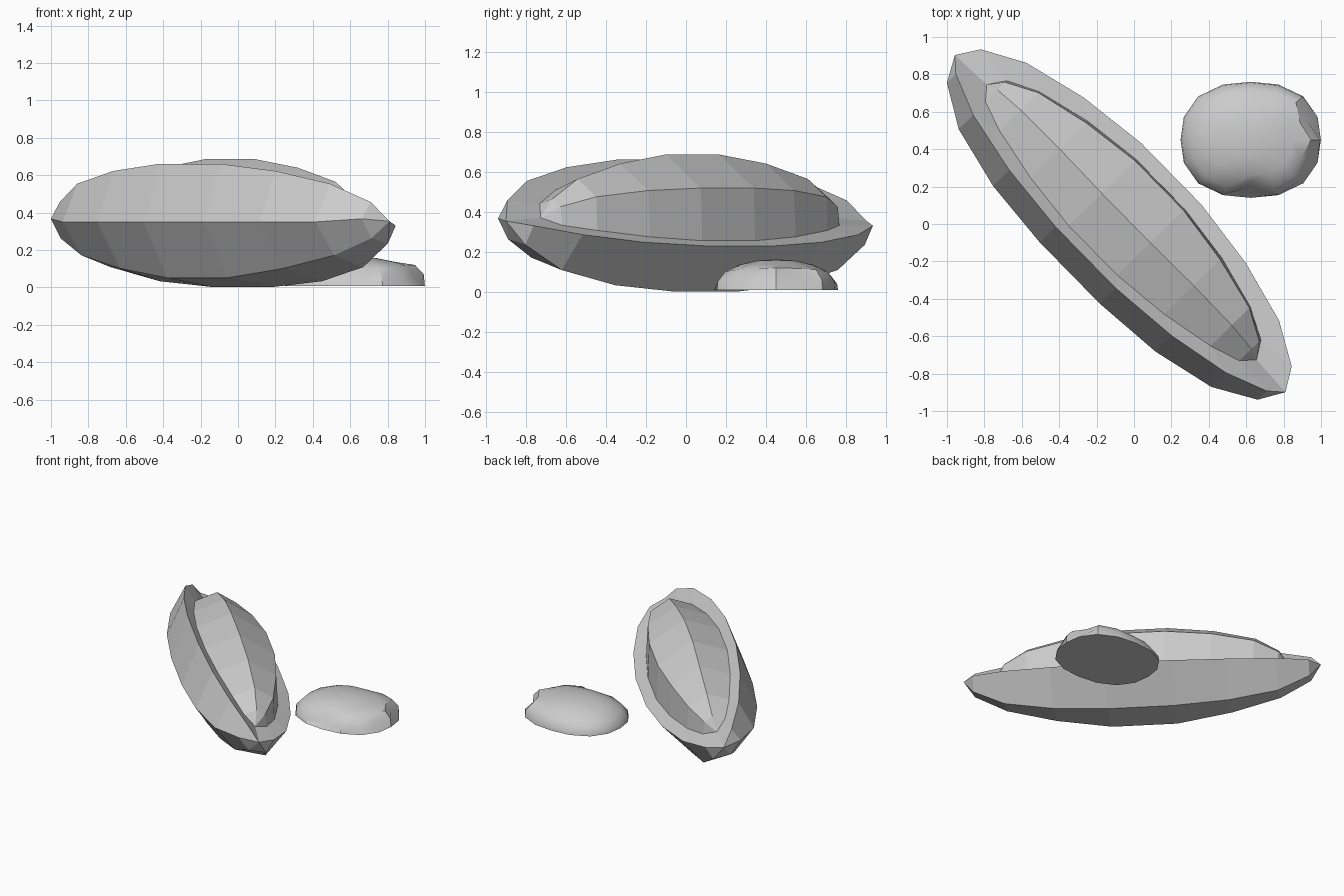
import bpy, bmesh, math
from mathutils import Matrix, Vector

if "Cube" in bpy.data.objects:
    bpy.data.objects.remove(bpy.data.objects["Cube"], do_unlink=True)

stone = bpy.data.materials.new("stone_grey")
stone.use_nodes = True
GREY = (0.6, 0.6, 0.6, 1)
stone.diffuse_color = GREY
stone.node_tree.nodes["Principled BSDF"].inputs["Base Color"].default_value = GREY


def finish(bm, name):
    """Clean the mesh and add it to the scene."""
    bmesh.ops.remove_doubles(bm, verts=bm.verts, dist=0.0005)
    bmesh.ops.recalc_face_normals(bm, faces=bm.faces)
    mesh = bpy.data.meshes.new(name)
    bm.to_mesh(mesh)
    bm.free()
    mesh.materials.append(stone)
    obj = bpy.data.objects.new(name, mesh)
    bpy.context.collection.objects.link(obj)
    return obj


def skin(bm, rows, closed):
    """Join neighbouring rows of points with quads."""
    rows = [[bm.verts.new(p) for p in row] for row in rows]
    for a, b in zip(rows, rows[1:]):
        n = len(a)
        for i in range(n if closed else n - 1):
            j = (i + 1) % n
            bm.faces.new((a[i], a[j], b[j], b[i]))
    return rows


def strakes(*lines):
    """Turn half-length lines of (along, half width, height) into full sections.
    Sections run from one rim, across, to the other rim, tip to tip."""
    rows = []
    for end in (-1, 1):
        half = []
        for pts in zip(*lines):
            left = [(end * a, -w, t) for a, w, t in pts]
            right = [(end * a, w, t) for a, w, t in reversed(pts)]
            half.append(left + right)
        rows += half if end < 0 else half[::-1]
    return rows


# Lengthwise lines, from the tip to amidships
HULL_A = (1.262, 1.187, 0.965, 0.62, 0.23)
COVER_A = (1.03, 0.97, 0.805, 0.51, 0.185)
rim = list(zip(HULL_A, (0, 0.113, 0.24, 0.335, 0.386), (-0.11, -0.062, -0.03, -0.012, 0)))
chine = list(zip(HULL_A, (0, 0.118, 0.216, 0.283, 0.31), (-0.11, -0.174, -0.26, -0.306, -0.325)))
keel = list(zip(HULL_A, (0,) * 5, (-0.11, -0.22, -0.33, -0.415, -0.475)))
base = list(zip(COVER_A, (0, 0.097, 0.18, 0.26, 0.305), (-0.09, -0.07, -0.045, -0.03, -0.023)))
shoulder = list(zip(COVER_A, (0, 0.035, 0.08, 0.12, 0.15), (-0.09, 0.0, 0.09, 0.155, 0.19)))

# Leaning frame shared by the hull and its cover
along = Vector((0.70, -0.714, 0)).normalized()
across = Vector((0.593, 0.581, -0.56)).normalized()
up = along.cross(across)
lean = Matrix((along, across, up)).transposed().to_4x4()
lean.translation = (-0.03, 0.045, 0.445)

# Hull with its flat rim, and the raised cover inside the rim
for name, lines in (("hull", (base, rim, chine, keel)), ("cover", (base, shoulder))):
    bm = bmesh.new()
    skin(bm, strakes(*lines), False)
    bmesh.ops.transform(bm, matrix=lean, verts=bm.verts)
    finish(bm, name)

# Low boulder: rings of a squarish dome, with chips knocked out of its edge
SIDES = 16
CENTRE = Vector((0.624, 0.45, 0))
rings = [(1, 0.008), (0.985, 0.04), (0.86, 0.09), (0.6, 0.135), (0.3, 0.157)]
chips = {1: 0.86, 15: 0.88, 12: 0.84, 14: 0.95}
rows = []
for k, (r, z) in enumerate(rings):
    row = []
    for i in range(SIDES):
        ang = math.tau * i / SIDES
        c, s = math.cos(ang), math.sin(ang)
        square = (abs(c) ** 2.4 + abs(s) ** 2.4) ** (-1 / 2.4)
        rr = r * square * (chips.get(i, 1) if k in (1, 2) else 1)
        # The +x side stands steeper than the other
        zz = z + (0.03 * max(c, 0) if k in (1, 2) else 0)
        row.append(CENTRE + Vector((0.375 * c * rr, 0.31 * s * rr, zz)))
    rows.append(row)
bm = bmesh.new()
rows = skin(bm, rows, True)
bm.faces.new(rows[0])
top = bm.verts.new(CENTRE + Vector((0, 0, 0.162)))
for i in range(SIDES):
    bm.faces.new((rows[-1][i], rows[-1][(i + 1) % SIDES], top))
boulder = finish(bm, "boulder")
bpy.ops.object.select_all(action="DESELECT")
boulder.select_set(True)
bpy.context.view_layer.objects.active = boulder
bpy.ops.object.shade_smooth_by_angle(angle=math.radians(35))
